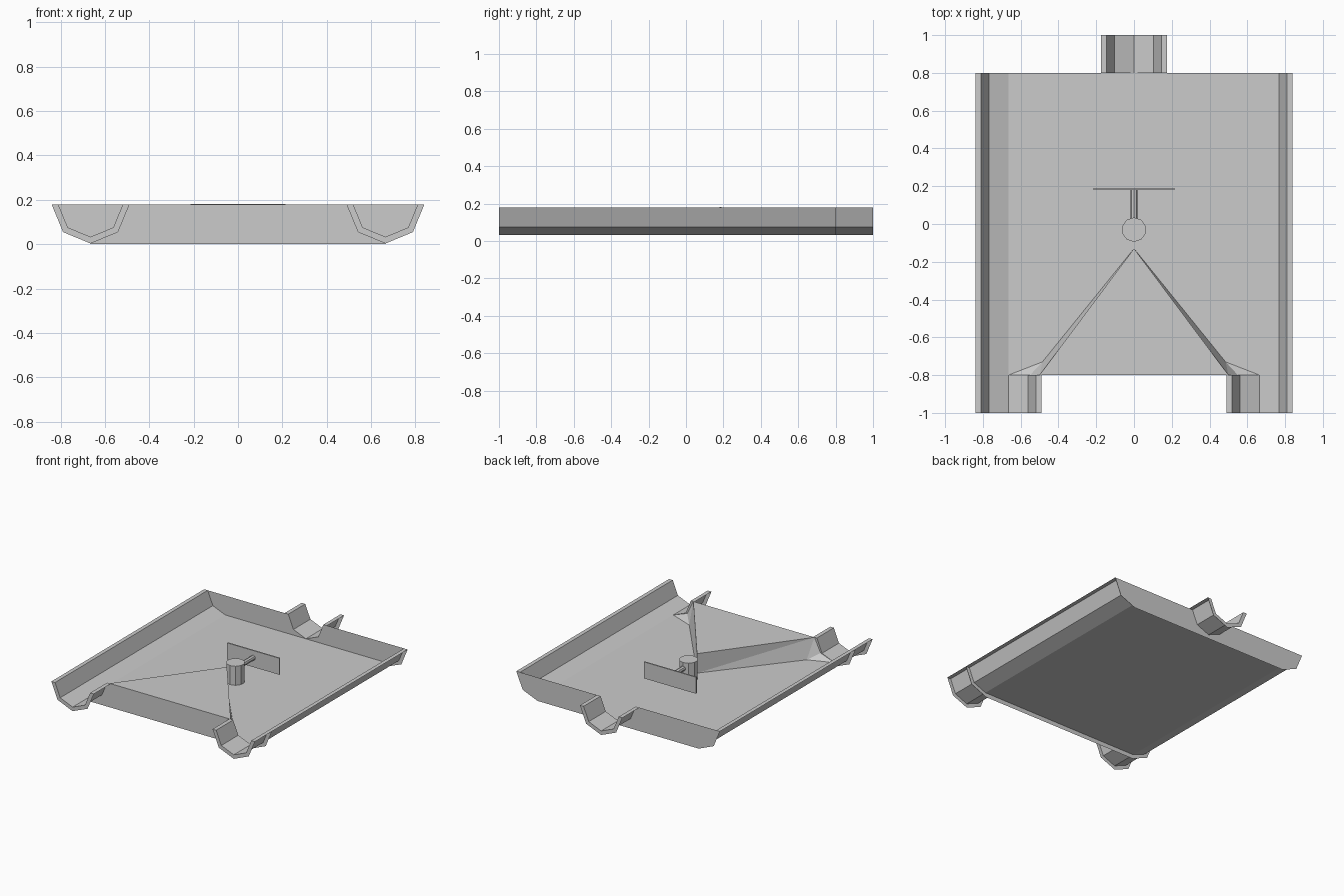
import bpy, math

if "Cube" in bpy.data.objects:
    bpy.data.objects.remove(bpy.data.objects["Cube"])

TOP = 0.178      # rim height
R_OUT, R_IN = 0.175, 0.145   # half-octagon channel radii
CX = 0.665       # side channel centre
WALL = 0.80      # end wall position
END = 1.0        # channel mouth position


def mesh(name, verts, faces):
    me = bpy.data.meshes.new(name)
    me.from_pydata(verts, [], faces)
    ob = bpy.data.objects.new(name, me)
    bpy.context.collection.objects.link(ob)
    return ob


def arc(cx, r, a0=180, a1=360):
    """Half-octagon points hanging below the rim, left to right."""
    return [(cx + r * math.cos(math.radians(a)), TOP + r * math.sin(math.radians(a)))
            for a in range(a0, a1 + 1, 45)]


def extrude(name, profile, y0, y1):
    n = len(profile)
    verts = [(x, y, z) for y in (y0, y1) for x, z in profile]
    return mesh(name, verts, [(i, i + 1, n + i + 1, n + i) for i in range(n - 1)])


def flange(name, outer, inner, y):
    n = len(outer)
    verts = [(x, y, z) for p in (outer, inner) for x, z in p]
    return mesh(name, verts, [(i, i + 1, n + i + 1, n + i) for i in range(n - 1)])


def plate(name, profile, y):
    return mesh(name, [(x, y, z) for x, z in profile], [tuple(range(len(profile)))])


def mirrored(points):
    return [(-x, z) for x, z in reversed(points)]


def channel(name, cx, y_in, y_out):
    outer, inner = arc(cx, R_OUT), arc(cx, R_IN)
    extrude(name + "_trough", inner, y_in, y_out)
    flange(name + "_mouth_flange", outer, inner, y_out)
    for i, side in ((0, "left"), (-1, "right")):
        extrude(name + "_rim_" + side, [outer[i], inner[i]], y_in, y_out)


# main basin sheet and its two side rims
left_in = arc(-CX, R_IN, 180, 270)
left_out = arc(-CX, R_OUT, 180, 270)
extrude("basin", left_in + mirrored(left_in), -WALL, WALL)
for s, side in ((1, "left"), (-1, "right")):
    extrude("basin_rim_" + side, [(s * left_out[0][0], TOP), (s * left_in[0][0], TOP)], -WALL, WALL)

# two front channels and one back channel
channel("front_channel_left", -CX, -WALL, -END)
channel("front_channel_right", CX, -WALL, -END)
channel("back_channel", 0, WALL, END)

# back wall, notched for the back channel
plate("back_wall", left_out + mirrored(left_out) + list(reversed(arc(0, R_IN))), WALL)

# front wall between the channels plus the flanges outside them
bay = arc(-CX, R_IN, 270, 360)
plate("front_wall", [(-CX, 0)] + bay + mirrored(bay) + [(CX, 0)], -WALL)
flange("front_flange_left", left_out, left_in, -WALL)
flange("front_flange_right", mirrored(left_out), mirrored(left_in), -WALL)

# raised triangular divider splitting the two front channels
floor = TOP - R_IN
tip_top, tip_low = (0, -0.13, TOP), (0, -0.13, floor)
mesh("divider_top", [(-0.5, -WALL, TOP), (0.5, -WALL, TOP), tip_top], [(0, 1, 2)])
for s, side in ((-1, "left"), (1, "right")):
    mesh("divider_wall_" + side,
         [(s * 0.5, -WALL, TOP), tip_top, tip_low,
          (s * 0.485, -0.73, floor), (s * 0.55, -WALL, 0.075), (s * CX, -WALL, floor)],
         [(0, 1, 2), (0, 2, 3), (0, 3, 4), (4, 3, 5)])


# centre post
bpy.ops.mesh.primitive_cylinder_add(vertices=10, radius=0.065, depth=0.142, location=(0, -0.03, 0.104))
bpy.context.object.name = "centre_post"

# arm from post to paddle
bpy.ops.mesh.primitive_cylinder_add(vertices=8, radius=0.018, depth=0.16,
                                    location=(0, 0.10, 0.13), rotation=(math.pi / 2, 0, 0))
bpy.context.object.name = "paddle_arm"

# paddle plate
bpy.ops.mesh.primitive_cube_add(size=1, location=(0, 0.185, 0.1205))
paddle = bpy.context.object
paddle.name = "paddle"
paddle.scale = (0.43, 0.01, 0.123)
